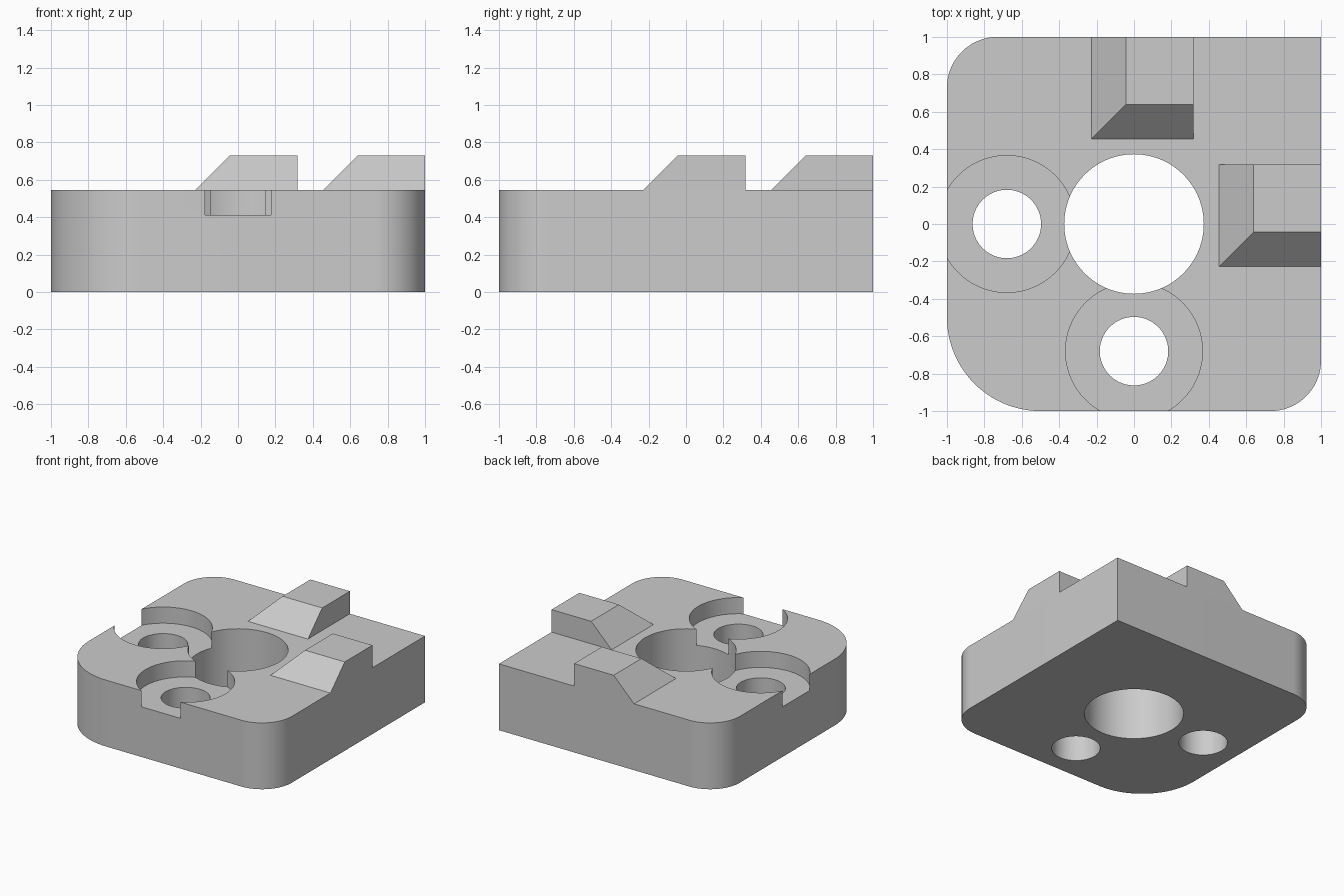
import bpy, bmesh
from math import pi, cos, sin
from mathutils import Vector

if "Cube" in bpy.data.objects:
    bpy.data.objects.remove(bpy.data.objects["Cube"], do_unlink=True)

TOP, LUG_TOP, POCKET_FLOOR = 0.545, 0.73, 0.412

grey = bpy.data.materials.new("plain grey")
grey.use_nodes = True
colour = (0.6, 0.6, 0.6, 1)
grey.diffuse_color = colour
grey.node_tree.nodes["Principled BSDF"].inputs["Base Color"].default_value = colour


def add_object(name, bm):
    bmesh.ops.recalc_face_normals(bm, faces=bm.faces)
    mesh = bpy.data.meshes.new(name)
    bm.to_mesh(mesh)
    bm.free()
    mesh.materials.append(grey)
    obj = bpy.data.objects.new(name, mesh)
    bpy.context.collection.objects.link(obj)
    return obj


def prism(name, outline, z0, z1):
    """Extrude a flat outline straight up from z0 to z1."""
    bm = bmesh.new()
    face = bm.faces.new([bm.verts.new((x, y, z0)) for x, y in outline])
    grown = bmesh.ops.extrude_face_region(bm, geom=[face])["geom"]
    verts = [v for v in grown if isinstance(v, bmesh.types.BMVert)]
    bmesh.ops.translate(bm, verts=verts, vec=(0, 0, z1 - z0))
    return add_object(name, bm)


def circle(x, y, r, n=96):
    return [(x + r * cos(2 * pi * i / n), y + r * sin(2 * pi * i / n)) for i in range(n)]


def rounded_outline(radii, steps=24):
    """Square outline; radii run counter-clockwise from the back left-hand (+x, +y) corner."""
    points = []
    for k, (r, sx, sy) in enumerate(zip(radii, (1, -1, -1, 1), (1, 1, -1, -1))):
        if r == 0:
            points.append((sx, sy))
            continue
        for i in range(steps + 1):
            a = (k + i / steps) * pi / 2
            points.append((sx * (1 - r) + r * cos(a), sy * (1 - r) + r * sin(a)))
    return points


# Base block with one square corner and three rounded ones
base = prism("base_block", rounded_outline((0, 0.27, 0.5, 0.27)), 0, TOP)

# Centre bore, two screw holes and their counterbores
cutters = [prism("centre_bore_cutter", circle(0, 0, 0.373), -0.1, 1)]
for side, x, y in (("right", -0.68, 0), ("front", 0, -0.68)):
    cutters.append(prism(side + "_hole_cutter", circle(x, y, 0.183), -0.1, 1))
    cutters.append(prism(side + "_counterbore_cutter", circle(x, y, 0.366), POCKET_FLOOR, 1))

for cutter in cutters:
    cutter.hide_render = True
    cut = base.modifiers.new(cutter.name, "BOOLEAN")
    cut.operation = "DIFFERENCE"
    cut.solver = "EXACT"
    cut.object = cutter

# Bake the cuts, then discard the cutters
evaluated = base.evaluated_get(bpy.context.evaluated_depsgraph_get())
baked = bpy.data.meshes.new_from_object(evaluated)
base.modifiers.clear()
base.data = baked
for cutter in cutters:
    bpy.data.objects.remove(cutter, do_unlink=True)

bpy.ops.object.select_all(action="DESELECT")
base.select_set(True)
bpy.context.view_layer.objects.active = base
bpy.ops.object.shade_smooth_by_angle(angle=pi / 6)

# Locating lugs, sloped on their -x and -y sides
SIZE, SLOPE = 0.545, LUG_TOP - TOP
for name, x, y in (("back_lug", -0.228, 1 - SIZE), ("left_lug", 1 - SIZE, -0.228)):
    lug = prism(name, [(x, y), (x + SIZE, y), (x + SIZE, y + SIZE), (x, y + SIZE)], TOP, LUG_TOP)
    for v in lug.data.vertices:
        if v.co.z > TOP + 0.01:
            v.co += Vector((SLOPE * (v.co.x < x + 0.01), SLOPE * (v.co.y < y + 0.01), 0))
    lug.data.update()
